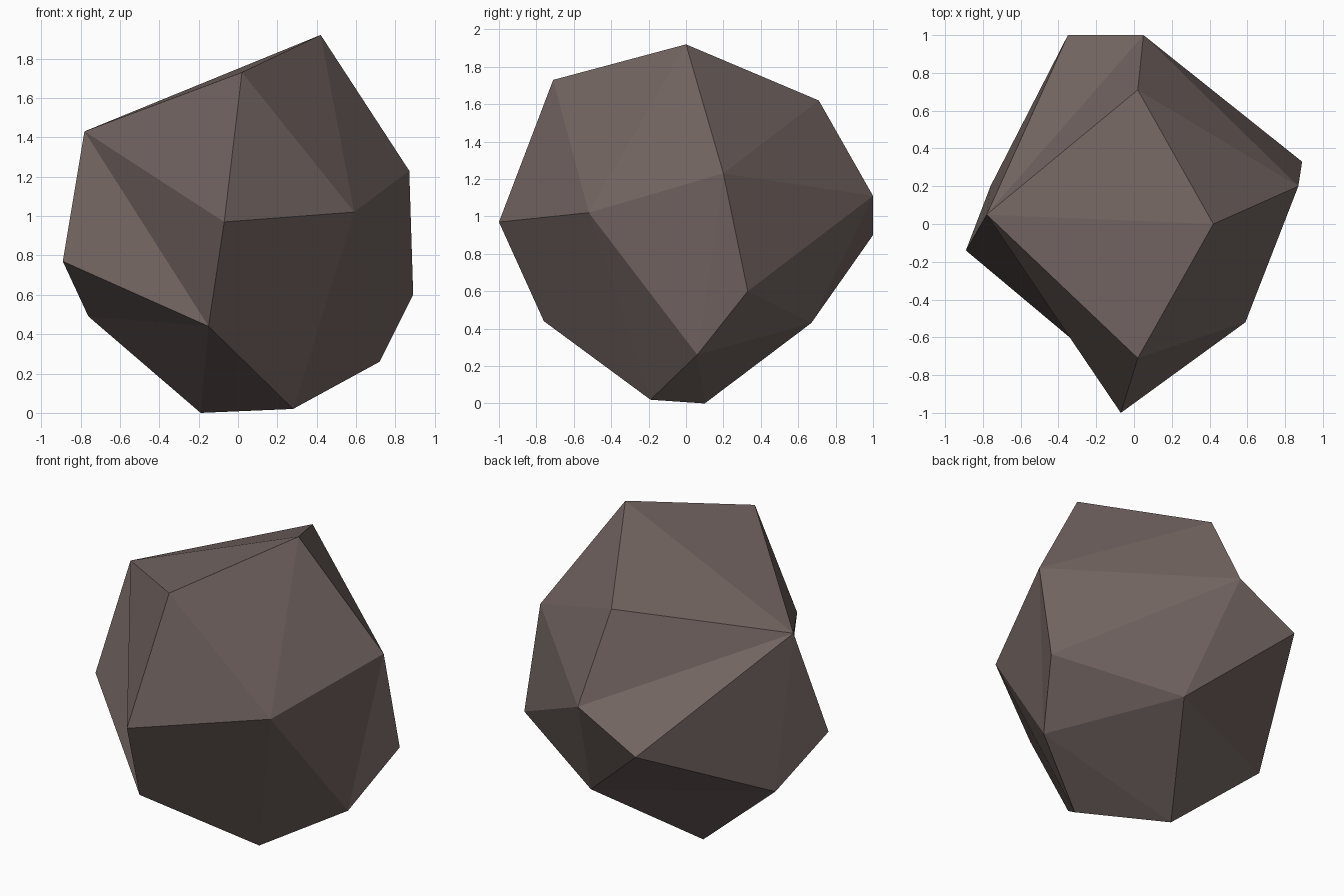
import bpy
import bmesh

# Remove the default cube only
default_cube = bpy.data.objects.get("Cube")
if default_cube:
    bpy.data.objects.remove(default_cube, do_unlink=True)

# Stone colour
stone = bpy.data.materials.new("brown_grey_stone")
stone.use_nodes = True
colour = (0.17, 0.13, 0.12, 1)
stone.diffuse_color = colour
stone.node_tree.nodes["Principled BSDF"].inputs["Base Color"].default_value = colour

# Corners of the boulder, named by letter
corners = {
    # crown
    "A": (0.42, 0, 1.92), "C": (0.02, -0.71, 1.73),
    "N": (0.02, 0.71, 1.62), "B": (-0.78, 0.05, 1.43),
    # waist
    "D": (-0.07, -1, 0.97), "E": (0.59, -0.52, 1.02),
    "F": (0.87, 0.2, 1.23), "I": (0.89, 0.33, 0.6),
    "O": (0.05, 1, 1.11), "P": (-0.35, 1, 0.9),
    "G": (-0.89, -0.14, 0.77),
    # underside
    "H": (-0.15, -0.76, 0.44), "J": (0.72, 0.06, 0.26),
    "K": (0.28, -0.19, 0.02), "L": (-0.19, 0.1, 0),
    "Q": (0.19, 0.67, 0.43), "M": (-0.76, 0.2, 0.49),
}

# Facets spread as fans: each hub corner joins to a run of neighbours
fans = [
    ("B", "ANOPMGHDCA"),   # creased side around the sharp shoulder
    ("E", "ACDHKJFA"),     # front right bulge
    ("Q", "IOPMLJI"),      # back of the underside
    ("F", "ANOIJ"),        # back right flank
    ("L", "JKHM"),         # foot
    ("M", "GH"),           # lower left chip
]

# Build the boulder shell
bm = bmesh.new()
verts = {name: bm.verts.new(point) for name, point in corners.items()}
for hub, ring in fans:
    for first, second in zip(ring, ring[1:]):
        bm.faces.new((verts[hub], verts[first], verts[second]))
bmesh.ops.recalc_face_normals(bm, faces=bm.faces[:])

mesh = bpy.data.meshes.new("boulder")
bm.to_mesh(mesh)
bm.free()
mesh.materials.append(stone)
boulder = bpy.data.objects.new("boulder", mesh)
bpy.context.collection.objects.link(boulder)
